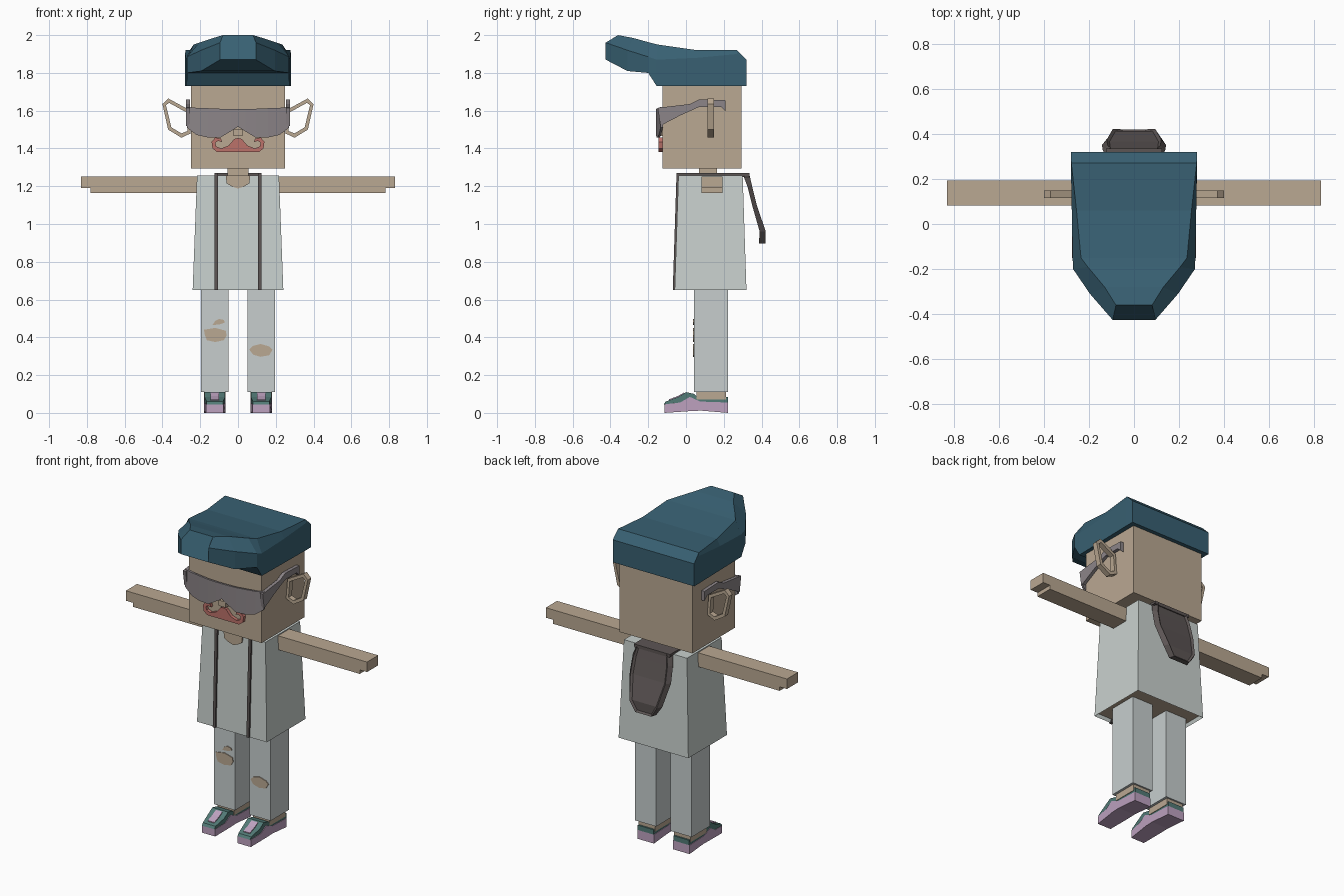
import bpy
import bmesh

if "Cube" in bpy.data.objects:
    bpy.data.objects.remove(bpy.data.objects["Cube"], do_unlink=True)


def material(name, rgb):
    col = [(c / 255 / 12.92 if c < 11 else ((c / 255 + 0.055) / 1.055) ** 2.4) for c in rgb] + [1]
    m = bpy.data.materials.new(name)
    m.use_nodes = True
    m.diffuse_color = col
    m.node_tree.nodes["Principled BSDF"].inputs["Base Color"].default_value = col
    return m


skin = material("skin", (186, 168, 146))
navy = material("hair_blue", (56, 96, 114))
cloth = material("coat_grey", (201, 209, 206))
denim = material("trouser_grey", (199, 206, 206))
smoke = material("smoke_grey", (140, 133, 136))
dark = material("dark_trim", (92, 85, 84))
red = material("moustache_red", (188, 114, 106))
lilac = material("shoe_lilac", (190, 162, 192))
teal = material("shoe_teal", (82, 122, 118))


def finish(name, bm, *mats):
    bmesh.ops.recalc_face_normals(bm, faces=bm.faces[:])
    me = bpy.data.meshes.new(name)
    bm.to_mesh(me)
    bm.free()
    for m in mats:
        me.materials.append(m)
    ob = bpy.data.objects.new(name, me)
    bpy.context.collection.objects.link(ob)
    return ob


def loft_bm(sections, closed=False):
    """Join equal-length rings of points into a skin, capped unless closed."""
    bm = bmesh.new()
    rings = [[bm.verts.new(p) for p in s] for s in sections]
    pairs = list(zip(rings, rings[1:]))
    if closed:
        pairs.append((rings[-1], rings[0]))
    else:
        bm.faces.new(rings[0])
        bm.faces.new(rings[-1])
    n = len(rings[0])
    for a, b in pairs:
        for i in range(n):
            j = (i + 1) % n
            bm.faces.new((a[i], a[j], b[j], b[i]))
    return bm


def loft(name, sections, mat, closed=False):
    return finish(name, loft_bm(sections, closed), mat)


def box(name, x, y, z, mat):
    rings = [[(x[0], y[0], h), (x[1], y[0], h), (x[1], y[1], h), (x[0], y[1], h)] for h in z]
    return loft(name, rings, mat)


def side_prism(name, pts, x0, x1, mat, toe=1.0):
    """Extrude a (y, z) profile across x; the toe narrows by a factor."""
    mid = (x0 + x1) / 2
    rings = [[(mid + (x - mid) * (toe if y < -0.1 else 1), y, z) for y, z in pts] for x in (x0, x1)]
    return loft(name, rings, mat)


def front_prism(name, pts, y0, y1, mat):
    """Extrude an (x, z) outline in depth."""
    return loft(name, [[(x, y, z) for x, z in pts] for y in (y0, y1)], mat)


# Head, neck, nose
box("head", (-.25, .25), (-.125, .295), (1.295, 1.76), skin)
box("neck", (-.055, .055), (.07, .165), (1.2, 1.3), skin)
box("nose", (-.024, .024), (-.155, -.12), (1.465, 1.5), skin)

# Swept hair: y, half width, underside, side top, half top, top, top y
hair = []
for y, w, low, mid, t, top, ty in (
        (.32, .28, 1.73, 1.86, .28, 1.87, .32),
        (.27, .28, 1.73, 1.90, .278, 1.92, .27),
        (.06, .276, 1.73, 1.88, .255, 1.92, .06),
        (-.155, .272, 1.73, 1.87, .235, 1.95, -.15),
        (-.2, .27, 1.80, 1.885, .205, 1.96, -.19),
        (-.31, .195, 1.81, 1.92, .13, 1.985, -.28),
        (-.425, .095, 1.87, 1.96, .08, 2.0, -.36)):
    hair.append([(-w, y, low), (-w, y, mid), (-t, ty, top),
                 (t, ty, top), (w, y, mid), (w, y, low)])
loft("hair", hair, navy)

# Glasses front: x, top, bottom
lens_half = [(.04, 1.61, 1.49), (.095, 1.61, 1.457), (.16, 1.613, 1.458),
             (.22, 1.615, 1.472), (.27, 1.62, 1.51)]
columns = [(-x, a, b) for x, a, b in reversed(lens_half)] + [(0, 1.61, 1.515)] + lens_half
lens = []
for x, a, b in columns:
    y = -.16 + .35 * x * x
    lens.append([(x, y, a), (x, y, b), (x, y + .012, b), (x, y + .012, a)])
loft("glasses_front", lens, smoke)

temple = [(-.15, 1.615), (.02, 1.635), (.07, 1.66), (.21, 1.655), (.21, 1.595),
          (.185, 1.62), (.07, 1.62), (-.03, 1.575), (-.135, 1.52)]
ear_outer = [(.26, 1.605), (.37, 1.665), (.4, 1.635), (.37, 1.5), (.3, 1.457), (.25, 1.48)]
ear_inner = [(.275, 1.592), (.366, 1.642), (.381, 1.628), (.353, 1.512), (.3, 1.48), (.267, 1.492)]
curl = [(0, 1.455), (.02, 1.45), (.05, 1.415), (.09, 1.4), (.115, 1.41), (.12, 1.43),
        (.105, 1.44), (.085, 1.435), (.09, 1.452), (.12, 1.458), (.14, 1.435),
        (.135, 1.4), (.11, 1.38), (0, 1.38)]
sole = [(-.115, 0), (-.115, .045), (-.03, .055), (.02, .085), (.075, .06),
        (.222, .055), (.222, 0), (.08, .012), (.03, .01)]
upper = [(-.118, .045), (-.108, .06), (-.04, .085), (0, .11), (.045, .1), (.06, .085),
         (.222, .085), (.222, .055), (.075, .06), (.02, .08), (-.03, .055)]
tongue = [(-.09, .06), (-.09, .072), (-.042, .09), (-.01, .108), (-.01, .09)]
strap = [(-.07, .65), (-.05, 1.27), (.335, 1.27), (.335, 1.255), (-.035, 1.255), (-.05, .65)]

# Paired parts
for s, side in ((1, "left"), (-1, "right")):
    side_prism(side + "_temple", temple, s * .255, s * .275, smoke)
    ring = [[(s * a, .115, b), (s * a, .148, b), (s * c, .148, d), (s * c, .115, d)]
            for (a, b), (c, d) in zip(ear_outer, ear_inner)]
    loft(side + "_ear", ring, skin, closed=True)
    front_prism(side + "_moustache", [(s * x, z) for x, z in curl], -.145, -.12, red)
    arm = [(.2, 1.252), (.83, 1.252), (.83, 1.19), (.78, 1.19), (.78, 1.165), (.2, 1.165)]
    front_prism(side + "_arm", [(s * x, z) for x, z in arm], .083, .193, skin)
    box(side + "_leg", (s * .05, s * .195), (.042, .222), (.11, .69), denim)
    box(side + "_ankle", (s * .065, s * .18), (.055, .212), (.07, .12), skin)
    side_prism(side + "_shoe_sole", sole, s * .065, s * .18, lilac, .8)
    side_prism(side + "_shoe_upper", upper, s * .068, s * .177, teal, .8)
    side_prism(side + "_shoe_tongue", tongue, s * .1, s * .145, lilac)
    side_prism(side + "_strap", strap, s * .107, s * .125, dark)

# Coat with a recessed underside
bm = loft_bm([[(-w, f, z), (w, f, z), (w, b, z), (-w, b, z)]
              for w, f, b, z in ((.24, -.06, .32, .65), (.217, -.04, .3, 1.258))])
bmesh.ops.recalc_face_normals(bm, faces=bm.faces[:])
under = min(bm.faces, key=lambda f: f.calc_center_median().z)
bmesh.ops.inset_region(bm, faces=[under], thickness=.012, depth=-.02)
under.material_index = 1
finish("coat", bm, cloth, skin)

# Open collar
front_prism("collar_opening", [(-.065, 1.256), (-.06, 1.215), (-.03, 1.197), (0, 1.188),
                               (.03, 1.197), (.06, 1.215), (.065, 1.256)], -.05, -.041, skin)

# Hood hanging at the back: inner y, z, half width, outer y
hood = [[(-w, y, z), (w, y, z), (w * .85, o, z), (-w * .85, o, z)]
        for y, z, w, o in ((.3, 1.265, .12, .335), (.325, 1.2, .138, .35), (.35, 1.1, .142, .375),
                           (.39, .96, .11, .422), (.386, .897, .065, .42))]
bm = loft_bm(hood)
bmesh.ops.recalc_face_normals(bm, faces=bm.faces[:])
bm.normal_update()
outer = [f for f in bm.faces if f.normal.y > .8]
bmesh.ops.inset_region(bm, faces=outer, thickness=.012, depth=-.01)
finish("hood", bm, dark)
box("hood_yoke", (-.12, .12), (.2, .335), (1.25, 1.27), dark)

# Ripped knees
front_prism("right_knee_rip", [(-.18, .44), (-.12, .45), (-.065, .435), (-.06, .41), (-.075, .385),
                               (-.12, .375), (-.165, .385), (-.175, .41)], .037, .045, skin)
front_prism("right_thigh_rip", [(-.135, .465), (-.12, .488), (-.1, .497), (-.075, .492),
                                (-.07, .478), (-.1, .468)], .037, .045, skin)
front_prism("left_knee_rip", [(.06, .335), (.08, .355), (.12, .365), (.165, .352), (.183, .335),
                              (.165, .305), (.12, .297), (.08, .308)], .037, .045, skin)
